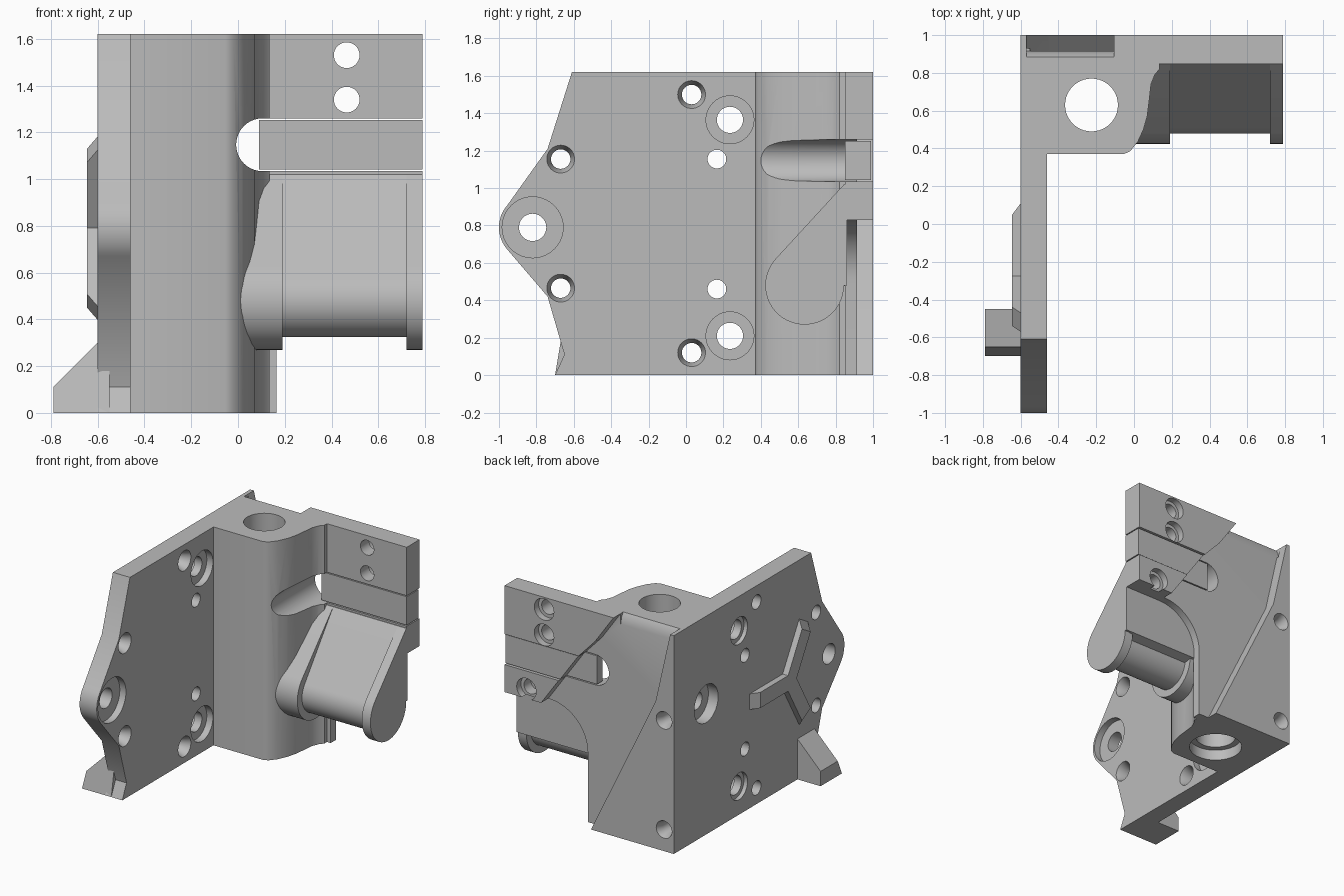
import bpy, bmesh
from math import sin, cos, radians

cube = bpy.data.objects.get("Cube")
if cube:
    bpy.data.objects.remove(cube, do_unlink=True)

steel = bpy.data.materials.new("machined grey")
steel.use_nodes = True
GREY = (0.5, 0.5, 0.5, 1)
steel.diffuse_color = GREY
for n in steel.node_tree.nodes:
    if n.type == 'BSDF_PRINCIPLED':
        n.inputs["Base Color"].default_value = GREY


def arc(a, b, r, start=0, end=360, steps=12):
    """Points on an arc, both ends included."""
    angles = [radians(start + (end - start) * i / steps) for i in range(steps + 1)]
    return [(a + r * cos(t), b + r * sin(t)) for t in angles]


def circle(a, b, r):
    return arc(a, b, r, steps=40)[:-1]


def prism(name, pts, axis, lo, hi, pts_hi=None):
    """Solid between a profile at lo and the same (or another) profile at hi."""
    place = {'x': lambda p, t: (t, p[0], p[1]),
             'y': lambda p, t: (p[0], t, p[1]),
             'z': lambda p, t: (p[0], p[1], t)}[axis]
    bm = bmesh.new()
    a = [bm.verts.new(place(p, lo)) for p in pts]
    b = [bm.verts.new(place(p, hi)) for p in (pts_hi or pts)]
    bm.faces.new(a)
    bm.faces.new(b)
    for i in range(len(a)):
        j = (i + 1) % len(a)
        bm.faces.new((a[i], a[j], b[j], b[i]))
    bmesh.ops.recalc_face_normals(bm, faces=bm.faces)
    mesh = bpy.data.meshes.new(name)
    bm.to_mesh(mesh)
    bm.free()
    mesh.materials.append(steel)
    obj = bpy.data.objects.new(name, mesh)
    bpy.context.collection.objects.link(obj)
    return obj


def activate(obj):
    bpy.ops.object.select_all(action='DESELECT')
    obj.select_set(True)
    bpy.context.view_layer.objects.active = obj


def combine(target, tool, operation='DIFFERENCE', keep=False):
    activate(target)
    mod = target.modifiers.new("combine", 'BOOLEAN')
    mod.operation, mod.solver, mod.object = operation, 'EXACT', tool
    bpy.ops.object.modifier_apply(modifier=mod.name)
    if not keep:
        bpy.data.objects.remove(tool, do_unlink=True)


def bore(axis, a, b, lo, hi, r, r_hi=None):
    """Drill a straight or conical hole in the bracket."""
    combine(bracket, prism("drill", circle(a, b, r), axis, lo, hi,
                           circle(a, b, r_hi or r)))


# Side plate with rounded nose
bracket = prism("bracket", [(-.61, 1.62), (-.74, 1.21)] + arc(-.82, .79, .18, 138, 222)
                + [(-.74, .42), (-.65, .11), (-.70, 0), (1, 0), (1, 1.62)], 'x', -.6, -.46)

# Corner column
column = prism("column", [(-.55, .37), (-.055, .37), (-.02, .385), (.02, .435), (.05, .5),
                          (.07, .57), (.08, .65), (.09, .74), (.11, .79), (.135, .82),
                          (.135, .93), (-.55, .93)], 'z', 0, 1.62)
combine(bracket, column, 'UNION')

# Rear wall with a large curved underside
wall = prism("wall", [(-.5, 0), (.165, 0)] + arc(.485, .51, .32, 180, 90)
             + [(.79, .83), (.79, 1.62), (-.5, 1.62)], 'y', .85, 1)
combine(bracket, wall, 'UNION')

# Key bar, seated in the slot
bar = prism("key_bar", [(.09, 1.042), (.79, 1.042), (.79, 1.253), (.09, 1.253)], 'y', .85, .99)

# Diagonal recess across the back
recess = prism("recess", [(-.57, 1.7), (-.57, 1.62), (-.45, 1.09), (.08, 0), (.08, -.1),
                          (.9, -.1), (.9, .83), (.49, .83), (.2, 1.24), (.05, 1.4),
                          (-.105, 1.62), (-.105, 1.7)], 'y', .915, 1.1)
combine(bar, recess, keep=True)
combine(bracket, recess)
# Softened top edge of the recess
combine(bracket, prism("edge", [(.885, 1.63), (.885, 1.62), (.905, 1.59), (.915, 1.54),
                                (.93, 1.54), (.93, 1.63)], 'x', -.57, -.105))

# Slot through the wall and column
combine(bracket, prism("slot", arc(.105, 1.147, .113, 90, 270, 20)
                       + [(.9, 1.034), (.9, 1.26)], 'y', .2, 1.1))

# Main vertical bore, wider at the bottom
bore('z', -.225, .63, -.1, 1.7, .14)
bore('z', -.225, .63, -.1, .08, .185)

# Countersunk holes in the side plate
for y, z in ((.03, 1.5), (.03, .12), (-.67, 1.155), (-.67, .465)):
    bore('x', y, z, -.7, -.4, .052)
    bore('x', y, z, -.52, -.45, .052, .078)
# Plain pin holes
for z in (1.155, .46):
    bore('x', .165, z, -.7, -.4, .05)
# Counterbored bolt holes
for y, z, r, wide in ((.235, 1.365, .07, .128), (.235, .21, .07, .128), (-.82, .79, .073, .163)):
    bore('x', y, z, -.7, -.4, r)
    bore('x', y, z, -.51, -.4, wide)
for z in (1.365, .21):
    bore('x', .235, z, -.7, -.57, .1)
# Blind cross hole into the main bore
bore('x', .62, .97, -.7, -.3, .065)
bore('x', .62, .97, -.7, -.52, .14)

# Wall holes, opened up at the back
for x, z, front in ((.465, 1.53, .8), (.465, 1.34, .8), (.61, .9, .87)):
    bore('y', x, z, front, 1.1, .055)
    bore('y', x, z, .95, 1.1, .08)
# Blind holes in the rear corner flange
for z in (.97, .16):
    bore('y', -.52, z, .85, 1.1, .045)
    bore('y', -.52, z, .95, 1.01, .045, .068)

# Slanted arm: slim core between two flanges
TOP = [(.86, .48), (.86, 1.02), (.845, 1.02)]
parts = [bracket, bar]
for name, r, start, end, lo, hi in (("arm_core", .155, 143, 354, .15, .75),
                                    ("arm_inner_flange", .21, 137.5, 360, -.04, .19),
                                    ("arm_outer_flange", .21, 137.5, 360, .72, .79)):
    parts.append(prism(name, arc(.634, .48, r, start, end, 32) + TOP, 'x', lo, hi))

# Wedge foot with a raked front
foot = prism("foot", [(-.79, 0), (-.79, .11), (-.6, .3), (-.55, .3), (-.55, 0)], 'y', -.7, -.45)
for v in foot.data.vertices:
    if v.co.y < -.6 and v.co.z > .05:
        v.co.y = -.65

# Three-armed locating ridge on the outer face
for i, turn in enumerate((-90, 30, 150)):
    ridge = prism("ridge_arm_%d" % (i + 1), [(-.59, 0), (-.645, 0), (-.645, .36), (-.6, .42),
                                             (-.59, .42)], 'y', -.058, .058)
    ridge.rotation_euler.x = radians(turn)
    ridge.location = (0, -.31, .79)

for obj in parts:
    activate(obj)
    bpy.ops.object.shade_smooth_by_angle(angle=radians(30))
